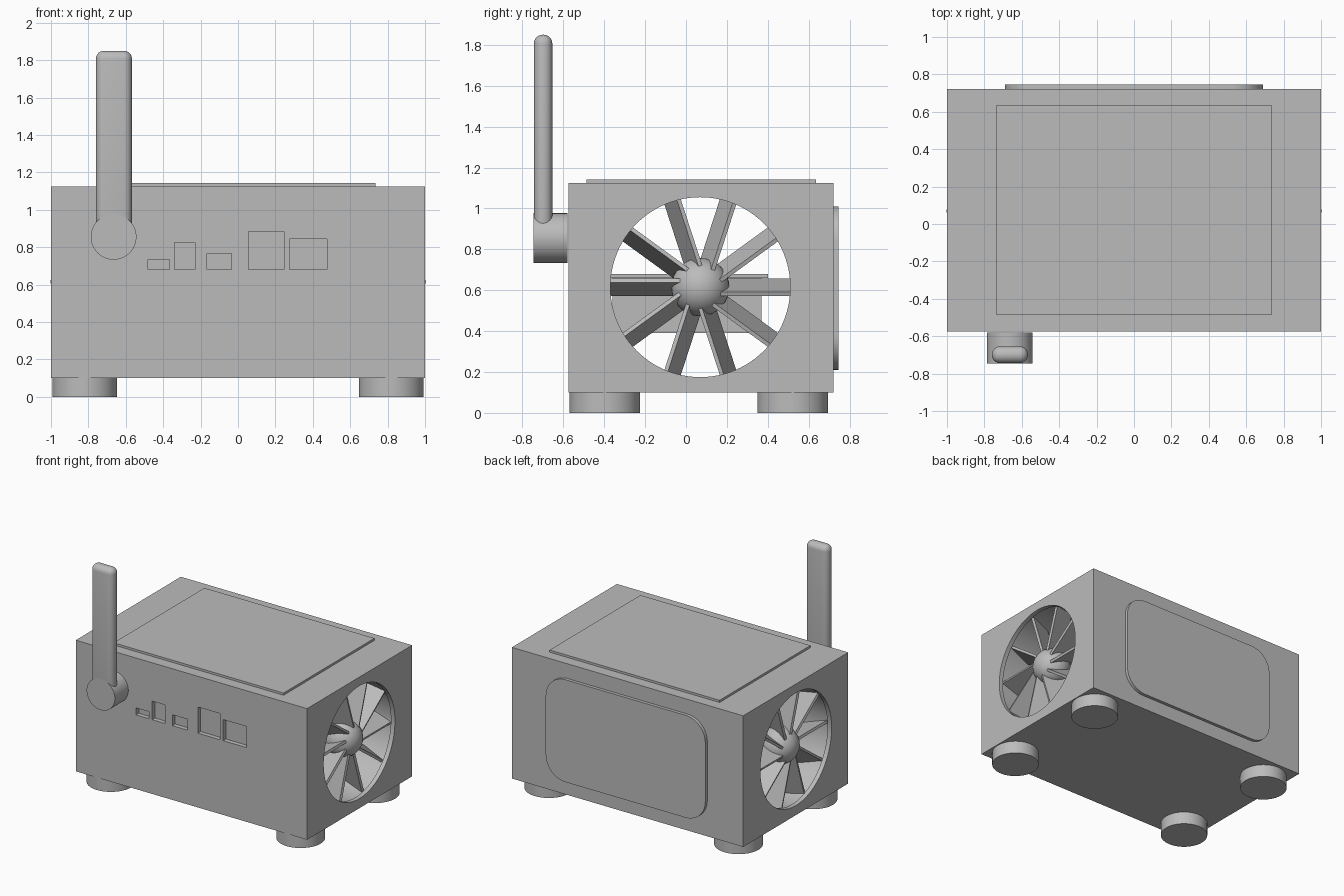
import bpy, bmesh, math
from mathutils import Matrix, Vector

if "Cube" in bpy.data.objects:
    bpy.data.objects.remove(bpy.data.objects["Cube"])

grey = bpy.data.materials.new("plain_grey")
grey.diffuse_color = (0.5, 0.5, 0.5, 1)
grey.use_nodes = True
grey.node_tree.nodes["Principled BSDF"].inputs["Base Color"].default_value = grey.diffuse_color

FAN_Y, FAN_Z = 0.07, 0.615
FAN_X, FAN_R = 0.86, 0.44


def finish(name, bm, smooth=False):
    bmesh.ops.recalc_face_normals(bm, faces=bm.faces)
    mesh = bpy.data.meshes.new(name)
    bm.to_mesh(mesh)
    bm.free()
    ob = bpy.data.objects.new(name, mesh)
    bpy.context.collection.objects.link(ob)
    mesh.materials.append(grey)
    if smooth:
        activate(ob)
        bpy.ops.object.shade_smooth_by_angle(angle=math.radians(35))
    return ob


def activate(ob):
    bpy.ops.object.select_all(action='DESELECT')
    ob.select_set(True)
    bpy.context.view_layer.objects.active = ob


def box_mesh(x, y, z):
    """Box from (min, max) pairs."""
    bm = bmesh.new()
    size = [b - a for a, b in (x, y, z)]
    mid = Vector([(a + b) / 2 for a, b in (x, y, z)])
    bmesh.ops.create_cube(bm, size=1, matrix=Matrix.Translation(mid) @ Matrix.Diagonal((*size, 1)))
    return bm


def box(name, x, y, z):
    return finish(name, box_mesh(x, y, z))


def cylinder(name, centre, radius, depth, axis='Z', segments=64):
    turn = {'Z': Matrix.Identity(4),
            'X': Matrix.Rotation(math.pi / 2, 4, 'Y'),
            'Y': Matrix.Rotation(math.pi / 2, 4, 'X')}[axis]
    bm = bmesh.new()
    bmesh.ops.create_cone(bm, cap_ends=True, segments=segments, radius1=radius, radius2=radius,
                          depth=depth, matrix=Matrix.Translation(centre) @ turn)
    return finish(name, bm, True)


def cut(target, cutter):
    mod = target.modifiers.new("cut", 'BOOLEAN')
    mod.operation = 'DIFFERENCE'
    mod.solver = 'EXACT'
    mod.object = cutter
    activate(target)
    bpy.ops.object.modifier_apply(modifier=mod.name)
    bpy.data.objects.remove(cutter)


# Case with a round air duct from side to side and a narrower lip at each end
case = box("case", (-1, 1), (-0.575, 0.722), (0.1, 1.125))
cut(case, cylinder("duct_cutter", (0, FAN_Y, FAN_Z), FAN_R + 0.012, 1.93, 'X', 96))
cut(case, cylinder("opening_cutter", (0, FAN_Y, FAN_Z), FAN_R, 2.2, 'X', 96))

# Shallow port recesses on the front
for x0, x1, top in [(-0.48, -0.365, 0.735), (-0.34, -0.23, 0.825), (-0.165, -0.035, 0.765),
                    (0.055, 0.245, 0.885), (0.275, 0.475, 0.845)]:
    cut(case, box("port_cutter", (x0, x1), (-0.7, -0.54), (0.68, top)))
activate(case)
bpy.ops.object.shade_smooth_by_angle(angle=math.radians(30))

# Circuit board and the block under it, inside the duct
box("circuit_board", (-0.5, 0.5), (-0.42, 0.4), (0.66, 0.68))
box("battery_block", (-0.45, 0.45), (-0.36, 0.37), (0.39, 0.66))

# Top plate
box("top_plate", (-0.735, 0.735), (-0.487, 0.635), (1.12, 1.142))

# Rear panel with rounded corners
bm = box_mesh((-0.69, 0.69), (0.715, 0.747), (0.21, 1.01))
edges = [e for e in bm.edges if abs(e.verts[0].co.y - e.verts[1].co.y) > 0.01]
bmesh.ops.bevel(bm, geom=edges, offset=0.17, segments=10, profile=0.5, affect='EDGES')
finish("rear_panel", bm, True)

# Feet
for x in (-0.82, 0.82):
    for y in (-0.397, 0.522):
        cylinder("foot", (x, y, 0.05), 0.173, 0.1)

# Antenna: pivot and rounded stick
cylinder("antenna_pivot", (-0.665, -0.662, 0.855), 0.122, 0.166, 'Y')
bm = box_mesh((-0.76, -0.567), (-0.744, -0.654), (0.87, 1.85))
bmesh.ops.bevel(bm, geom=bm.edges[:], offset=0.043, segments=6, profile=0.5, affect='EDGES')
finish("antenna_stick", bm, True)

# Fans: ten steeply pitched blades around a ball hub, mirrored on the two sides
for side in (1, -1):
    place = Matrix.Diagonal((side, 1, 1, 1)) @ Matrix.Translation((FAN_X, FAN_Y, FAN_Z))
    bm = bmesh.new()
    for i in range(10):
        blade = (place @ Matrix.Rotation(i * math.tau / 10, 4, 'X')
                 @ Matrix.Translation((0, 0.25, 0)) @ Matrix.Rotation(math.radians(19), 4, 'Y')
                 @ Matrix.Diagonal((0.2, 0.4, 0.02, 1)))
        bmesh.ops.create_cube(bm, size=1, matrix=blade)
    finish("fan_blades", bm)
    bm = bmesh.new()
    bmesh.ops.create_uvsphere(bm, u_segments=32, v_segments=16, radius=0.142, matrix=place)
    finish("fan_hub", bm, True)
